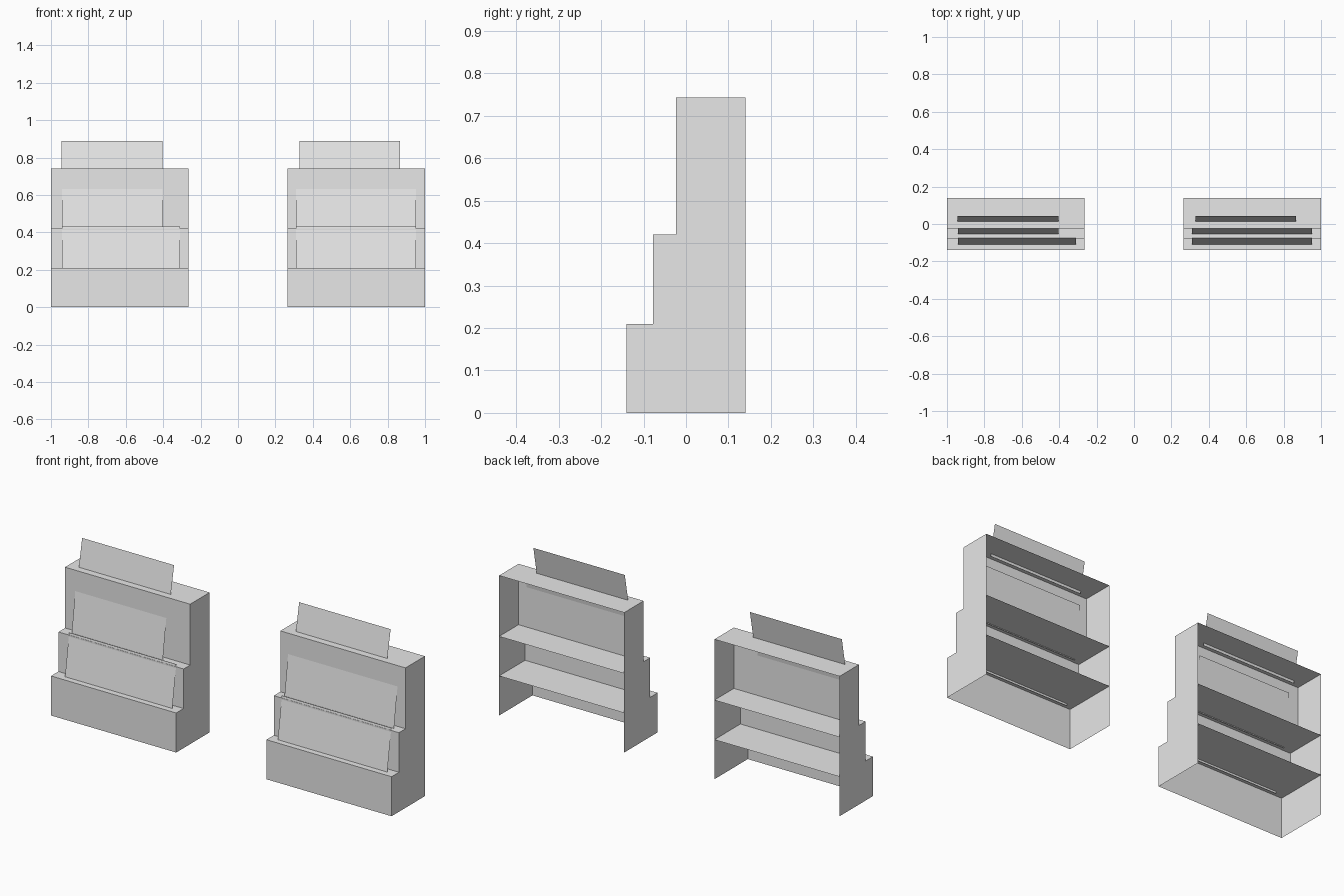
import bpy

cube = bpy.data.objects.get("Cube")
if cube:
    bpy.data.objects.remove(cube, do_unlink=True)

grey = bpy.data.materials.new("light_grey")
grey.use_nodes = True
grey.diffuse_color = (0.8, 0.8, 0.8, 1)
grey.node_tree.nodes["Principled BSDF"].inputs["Base Color"].default_value = (0.8, 0.8, 0.8, 1)

BACK = 0.14
# Each tier: front y, bottom z, top z
TIERS = {
    "lower_tier": (-0.14, 0.0, 0.21),
    "middle_tier": (-0.078, 0.21, 0.42),
    "upper_tier": (-0.023, 0.42, 0.743),
}
# Each sign panel: bottom (y, z), top (y, z)
PANELS = {
    "lower_panel": ((-0.110, 0.20), (-0.075, 0.432)),
    "middle_panel": ((-0.053, 0.415), (-0.015, 0.69)),
    "header_panel": ((0.012, 0.73), (0.042, 0.888)),
}
# Each stand: x range of the body, then of its panels
STANDS = {
    "right": ((-1.0, -0.265), ((-0.94, -0.31), (-0.94, -0.405), (-0.945, -0.405))),
    "left": ((0.265, 1.0), ((0.31, 0.953), (0.31, 0.953), (0.33, 0.867))),
}


def add_mesh(name, verts, faces):
    mesh = bpy.data.meshes.new(name)
    mesh.from_pydata(verts, [], faces)
    mesh.materials.append(grey)
    obj = bpy.data.objects.new(name, mesh)
    bpy.context.collection.objects.link(obj)
    return obj


def add_tier(name, x0, x1, front, z0, z1):
    """Thin shell with a front, two sides and a shelf on top; open back and base."""
    verts = [(x, y, z) for z in (z0, z1) for y in (front, BACK) for x in (x0, x1)]
    faces = [(0, 1, 5, 4), (1, 3, 7, 5), (2, 0, 4, 6), (4, 5, 7, 6)]
    add_mesh(name, verts, faces)


def add_panel(name, x0, x1, low, high):
    """Flat sheet leaning back."""
    verts = [(x0, *low), (x1, *low), (x1, *high), (x0, *high)]
    add_mesh(name, verts, [(0, 1, 2, 3)])


for side, (body, spans) in STANDS.items():
    # Stepped shelf body
    for name, tier in TIERS.items():
        add_tier(f"{side}_{name}", *body, *tier)
    # Leaning sign sheets
    for (name, (low, high)), span in zip(PANELS.items(), spans):
        add_panel(f"{side}_{name}", *span, low, high)
